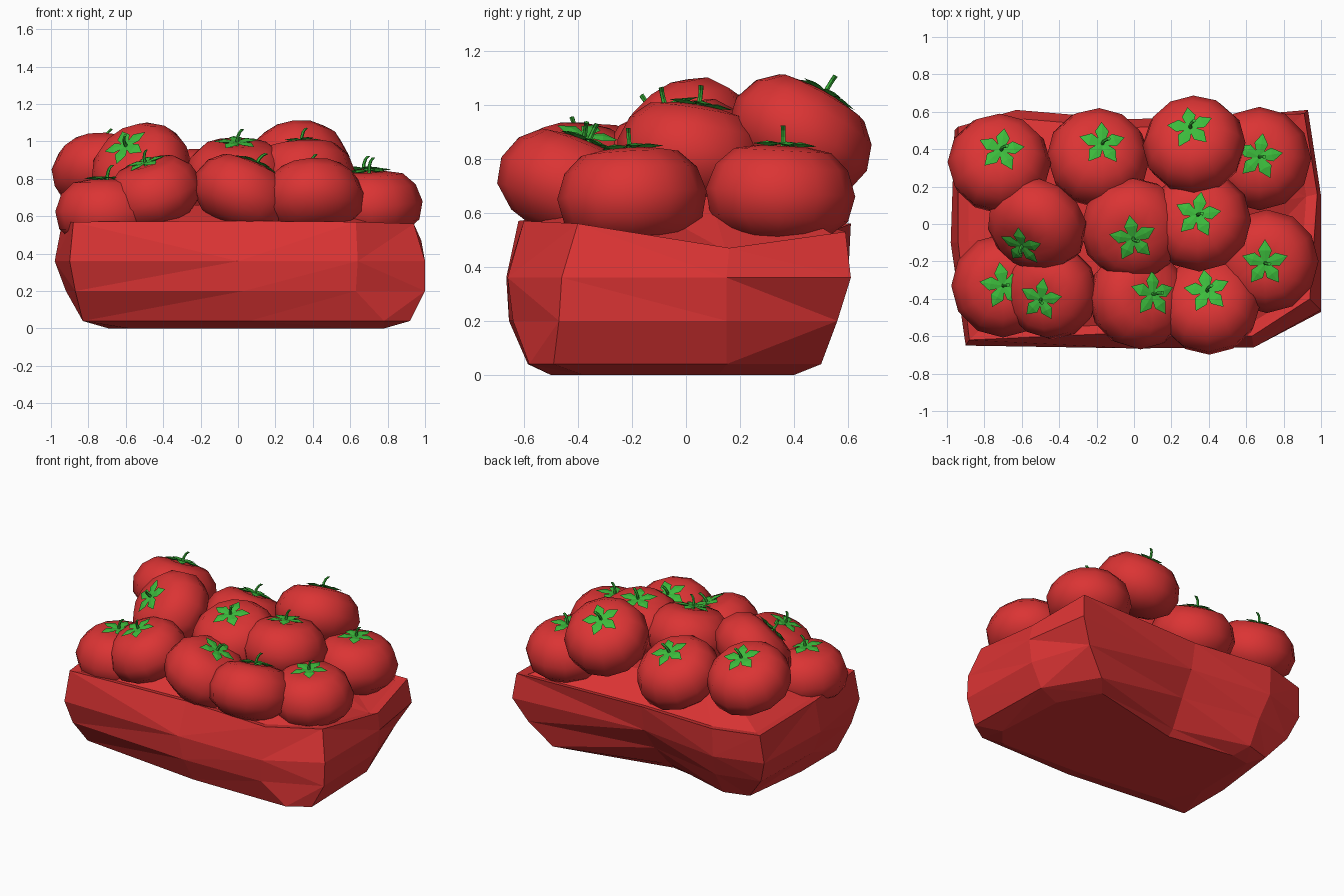
import bpy, bmesh, math
from mathutils import Vector, Matrix

if "Cube" in bpy.data.objects:
    bpy.data.objects.remove(bpy.data.objects["Cube"])


def material(name, rgb):
    m = bpy.data.materials.new(name)
    m.diffuse_color = (*rgb, 1)
    m.use_nodes = True
    m.node_tree.nodes["Principled BSDF"].inputs["Base Color"].default_value = m.diffuse_color
    return m


RED = material("tomato red", (0.71, 0.034, 0.034))
GREEN = material("leaf green", (0.045, 0.50, 0.045))


def mesh_from(bm, name, mat, smooth=False):
    for f in bm.faces:
        f.smooth = smooth
    me = bpy.data.meshes.new(name)
    bm.to_mesh(me)
    bm.free()
    me.materials.append(mat)
    return me


def place(name, me, matrix=Matrix()):
    ob = bpy.data.objects.new(name, me)
    ob.matrix_world = matrix
    bpy.context.collection.objects.link(ob)
    return ob


def bridge(bm, a, b):
    n = len(a)
    for i in range(n):
        j = (i + 1) % n
        bm.faces.new((a[i], a[j], b[j], b[i]))


# lumpy container: faceted rings from the base up to the rim, then a mounded filling
def container_mesh():
    base = [(-.58, -.39), (.05, -.47), (.68, -.5), (.78, -.38), (.75, .12),
            (.6, .4), (-.08, .25), (-.55, .33), (-.68, .31), (-.69, -.15)]
    foot = [(-.83, -.49), (.06, -.585), (.78, -.58), (.92, -.49), (.9, .15),
            (.69, .5), (-.08, .29), (-.6, .44), (-.77, .39), (-.83, -.1)]
    low = [(-.87, -.6), (.03, -.655), (.63, -.64), (1, -.47), (.98, .15),
           (.84, .56), (-.05, .42), (-.6, .53), (-.9, .45), (-.92, -.1)]
    belly = [(-.9, -.65), (0, -.665), (.64, -.66), (1, -.46), (1, .15),
             (.93, .61), (-.04, .525), (-.63, .6), (-.96, .5), (-.98, -.1)]
    rim = [(-.88, -.62), (0, -.58), (.63, -.6), (.94, -.4), (.98, .16),
           (.91, .59), (-.04, .56), (-.63, .61), (-.94, .52), (-.94, -.1)]
    rim_z = [.57, .575, .57, .56, .47, .53, .54, .56, .56, .57]
    bm = bmesh.new()
    rings = []
    for pts, z in ((base, 0), (foot, .04), (low, .2), (belly, .36)):
        rings.append([bm.verts.new((x, y, z)) for x, y in pts])
    rings.append([bm.verts.new((x, y, z)) for (x, y), z in zip(rim, rim_z)])
    rings.append([bm.verts.new((x * .94, y * .92, z - .01))
                  for (x, y), z in zip(rim, rim_z)])
    rings.append([bm.verts.new((x * .6, y * .55, .66)) for x, y in rim])
    for a, b in zip(rings, rings[1:]):
        bridge(bm, a, b)
    bm.faces.new(rings[0])
    bm.faces.new(rings[-1])
    bmesh.ops.triangulate(bm, faces=[f for f in bm.faces if len(f.verts) == 4])
    bmesh.ops.recalc_face_normals(bm, faces=bm.faces)
    return mesh_from(bm, "container", RED)


# tomato: a lathed, slightly flattened profile with a dimpled top
def tomato_bmesh(sides=12):
    profile = [(.09, .167), (.18, .15), (.245, .088), (.277, -.005),
               (.255, -.1), (.17, -.17), (.08, -.195)]
    bm = bmesh.new()
    rings = [[bm.verts.new((r * math.cos(math.tau * i / sides),
                            r * math.sin(math.tau * i / sides), z))
              for i in range(sides)] for r, z in profile]
    for a, b in zip(rings, rings[1:]):
        bridge(bm, a, b)
    for ring, z in ((rings[0], .155), (rings[-1], -.195)):
        c = bm.verts.new((0, 0, z))
        for i in range(sides):
            bm.faces.new((ring[i], ring[(i + 1) % sides], c))
    bmesh.ops.recalc_face_normals(bm, faces=bm.faces)
    return bm


# calyx: five broad ridged leaves and a short bent stem
def calyx_mesh():
    bm = bmesh.new()
    for k in range(5):
        rot = Matrix.Rotation(math.radians(90 + 72 * k), 3, 'Z')

        def v(x, y, z):
            return bm.verts.new(rot @ Vector((x, y, z)))
        top = [v(0, 0, .176), v(.03, -.022, .177), v(.07, -.037, .179),
               v(.128, 0, .172), v(.07, .037, .179), v(.03, .022, .177)]
        ridge = v(.068, 0, .184)
        under = v(.06, 0, .166)
        for i in range(6):
            bm.faces.new((top[i], top[(i + 1) % 6], ridge))
            bm.faces.new((top[(i + 1) % 6], top[i], under))
    path = [(0, .155, .011), (.003, .2, .009), (.012, .225, .009), (.028, .243, .01)]
    rings = [[bm.verts.new((x + r * math.cos(math.tau * i / 6),
                            r * math.sin(math.tau * i / 6), z))
              for i in range(6)] for x, z, r in path]
    for a, b in zip(rings, rings[1:]):
        bridge(bm, a, b)
    bm.faces.new(rings[0])
    bm.faces.new(rings[-1])
    bmesh.ops.recalc_face_normals(bm, faces=bm.faces)
    return mesh_from(bm, "calyx", GREEN)


place("container", container_mesh())

# the pile: centre of each tomato, the direction its stem points, and its size
PILE = [
    ((-.72, .33, .84), (.01, .07, .17), 1),
    ((-.19, .36, .75), (.02, .07, .16), 1),
    ((.32, .43, .895), (-.02, .09, .16), 1),
    ((.67, .35, .68), (0, .01, .18), 1),
    ((-.525, -.01, .86), (-.09, -.13, .14), 1),
    ((-.005, -.03, .825), (0, -.05, .18), 1.02),
    ((.35, .02, .83), (-.01, .03, .18), 1),
    ((.71, -.20, .67), (-.01, -.01, .18), 1),
    ((-.70, -.33, .63), (0, 0, .18), 1),
    ((-.45, -.365, .735), (-.05, -.04, .16), .94),
    ((.03, -.395, .725), (.07, .02, .16), 1),
    ((.40, -.425, .705), (-.01, .07, .17), 1),
]
up = Vector((0, 0, 1))
frames = [Matrix.Translation(c)
          @ up.rotation_difference(Vector(n)).to_matrix().to_4x4()
          @ Matrix.Scale(s, 4) for c, n, s in PILE]
inverses = [m.inverted() for m in frames]


# true where a point lies well inside a neighbouring tomato or the filling
def buried(i, p, normal):
    for j, inv in enumerate(inverses):
        q = inv @ p
        if j != i and (q.x ** 2 + q.y ** 2) / .24 ** 2 + (q.z / .165) ** 2 < .8:
            return True
    return normal.z < -.25 and p.z < .66 and abs(p.x) < .7 and abs(p.y) < .4


calyx = calyx_mesh()
for i, m in enumerate(frames):
    bm = tomato_bmesh()
    rot = m.to_3x3().normalized()
    # a face goes only when all of its corners are hidden
    hidden = [f for f in bm.faces
              if all(buried(i, m @ v.co, rot @ f.normal) for v in f.verts)]
    bmesh.ops.delete(bm, geom=hidden, context='FACES')
    place(f"tomato_{i + 1}", mesh_from(bm, "tomato", RED, True), m)
    place(f"calyx_{i + 1}", calyx, m @ Matrix.Rotation(.15 * (i % 3 - 1), 4, 'Z'))
